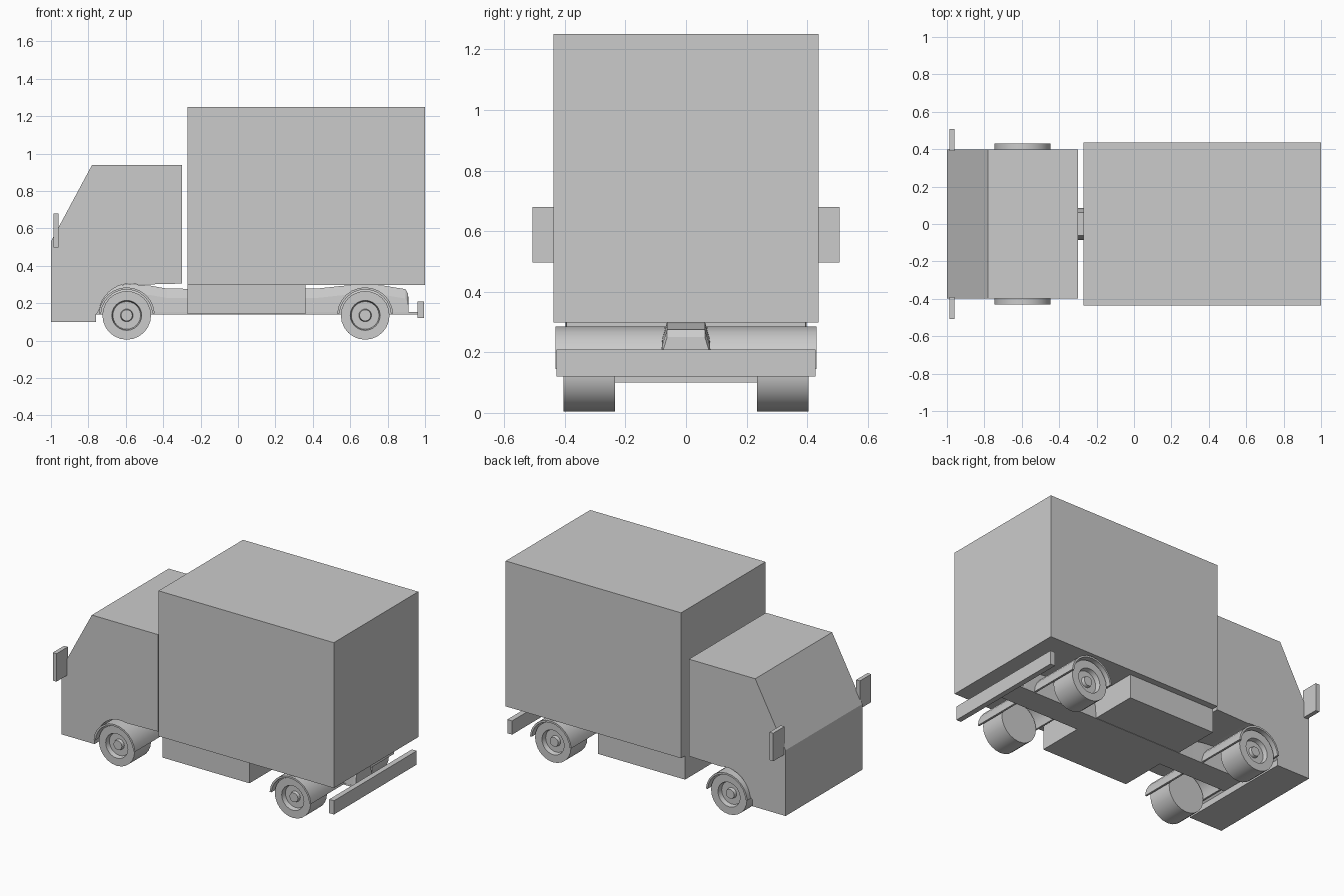
import bpy, bmesh, math

if "Cube" in bpy.data.objects:
    bpy.data.objects.remove(bpy.data.objects["Cube"])


def finish(name, bm, smooth=False):
    bmesh.ops.recalc_face_normals(bm, faces=bm.faces)
    me = bpy.data.meshes.new(name)
    bm.to_mesh(me)
    bm.free()
    ob = bpy.data.objects.new(name, me)
    bpy.context.collection.objects.link(ob)
    if smooth:
        bpy.ops.object.select_all(action='DESELECT')
        ob.select_set(True)
        bpy.context.view_layer.objects.active = ob
        bpy.ops.object.shade_smooth_by_angle(angle=math.radians(32))
    return ob


def box(name, x0, x1, y0, y1, z0, z1):
    return extrude(name, [(x0, z0), (x1, z0), (x1, z1), (x0, z1)], y0, y1)


def extrude(name, pts, y0, y1, smooth=False):
    """Extrude an x-z outline along y."""
    bm = bmesh.new()
    a = [bm.verts.new((x, y0, z)) for x, z in pts]
    b = [bm.verts.new((x, y1, z)) for x, z in pts]
    bm.faces.new(a)
    bm.faces.new(b)
    for i in range(len(pts)):
        j = (i + 1) % len(pts)
        bm.faces.new((a[i], a[j], b[j], b[i]))
    return finish(name, bm, smooth)


def arc(cx, cz, r, a0, a1, n):
    return [(cx + r * math.cos(math.radians(a0 + (a1 - a0) * i / n)),
             cz + r * math.sin(math.radians(a0 + (a1 - a0) * i / n))) for i in range(n + 1)]


def wheel(name, cx, side):
    # tyre, recessed rim and hub as one turned profile (radius, distance from centre line)
    prof = [(0, .235), (.13, .235), (.13, .405), (.08, .405), (.074, .375),
            (.034, .375), (.030, .395), (0, .395)]
    bm = bmesh.new()
    vs = [bm.verts.new((cx + r, side * y, .135)) for r, y in prof]
    es = [bm.edges.new(p) for p in zip(vs, vs[1:])]
    bmesh.ops.spin(bm, geom=vs + es, cent=(cx, 0, .135), axis=(0, 1, 0),
                   angle=math.tau, steps=24)
    bmesh.ops.remove_doubles(bm, verts=bm.verts, dist=1e-4)
    return finish(name, bm, True)


FRONT, REAR = -.595, .68

# cab with sloped windscreen and wheel arch cut out of the outline
extrude("cab", [(-1, .10), (-1, .53), (-.78, .94), (-.30, .94), (-.30, .305)]
        + arc(FRONT + .02, .135, .17, 75, 172, 10) + [(-.76, .14), (-.76, .10)], -.398, .398)

# cargo body, underfloor box and bumper
box("cargo_box", -.27, 1, -.437, .437, .298, 1.25)
box("underfloor_box", -.27, .36, -.395, .395, .142, .298)
box("rear_bumper", .96, .995, -.428, .428, .12, .21)
box("chassis_plate", -.76, .962, -.085, .085, .14, .152)

# chassis spine with a tapered section that rises over both axles
stations = [(-.76, .27), (-.68, .292), (-.58, .302), (-.47, .294), (-.38, .278), (0, .275),
            (.42, .278), (.55, .292), (.68, .302), (.78, .294), (.895, .275), (.91, .25)]
bm = bmesh.new()
rings = []
for i, (x, zt) in enumerate(stations):
    x_low = x if i < len(stations) - 1 else .912
    rings.append([bm.verts.new(p) for p in (
        (x_low, -.085, .145), (x_low, .085, .145), (x, .078, zt - .05),
        (x, .062, zt), (x, -.062, zt), (x, -.078, zt - .05))])
for a, b in zip(rings, rings[1:]):
    for i in range(6):
        j = (i + 1) % 6
        bm.faces.new((a[i], a[j], b[j], b[i]))
bm.faces.new(rings[0])
bm.faces.new(rings[-1])
finish("chassis_spine", bm)

# wheels, arched mudguards and mirrors on both sides
for side, label in ((-1, "right"), (1, "left")):
    for cx, end in ((FRONT, "front"), (REAR, "rear")):
        wheel(f"{end}_{label}_wheel", cx, side)
        outline = arc(cx, .135, .15, 4, 176, 12) + arc(cx, .135, .138, 176, 4, 12)
        extrude(f"{end}_{label}_mudguard", outline, side * .07, side * .43, True)
    box(f"{label}_mirror", -.987, -.96, side * .39, side * .507, .497, .68)
